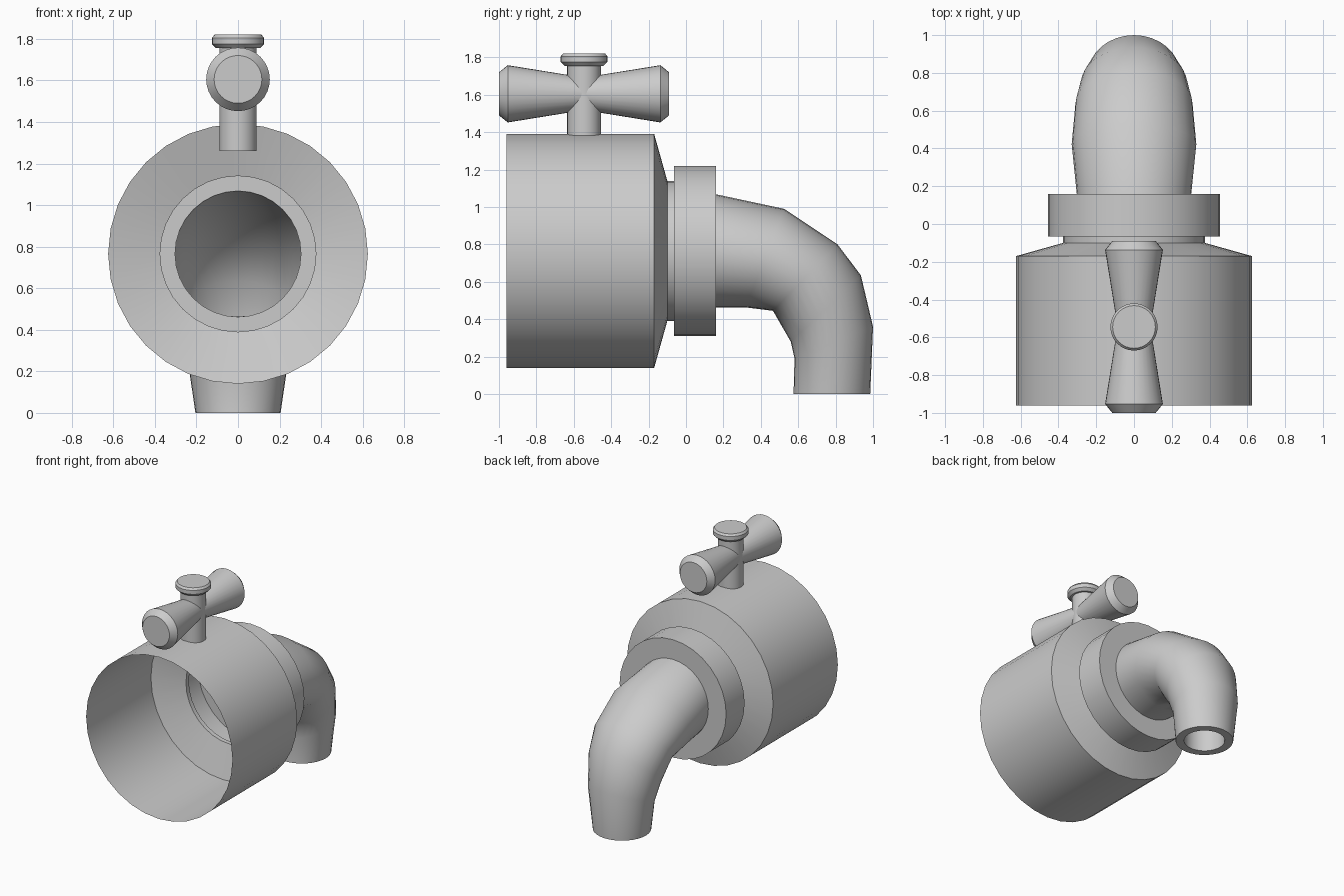
import bpy, bmesh, math
from mathutils import Vector

if "Cube" in bpy.data.objects:
    bpy.data.objects.remove(bpy.data.objects["Cube"])

X, Y, Z = Vector((1, 0, 0)), Vector((0, 1, 0)), Vector((0, 0, 1))


def loft(name, rings, segs=32, cap=False, angle=30):
    """Skin elliptical rings given as (centre, half-axis u, half-axis v)."""
    bm = bmesh.new()
    loops = []
    for c, u, v in rings:
        loops.append([bm.verts.new(c + u * math.cos(a) + v * math.sin(a))
                      for a in (2 * math.pi * i / segs for i in range(segs))])
    for a, b in zip(loops, loops[1:]):
        for i in range(segs):
            j = (i + 1) % segs
            bm.faces.new((a[i], a[j], b[j], b[i]))
    if cap:
        bm.faces.new(loops[0][::-1])
        bm.faces.new(loops[-1])
    me = bpy.data.meshes.new(name)
    bm.to_mesh(me)
    bm.free()
    ob = bpy.data.objects.new(name, me)
    bpy.context.collection.objects.link(ob)
    bpy.ops.object.select_all(action='DESELECT')
    bpy.context.view_layer.objects.active = ob
    ob.select_set(True)
    bpy.ops.object.shade_smooth_by_angle(angle=math.radians(angle))
    return ob


def along_y(profile, z, y0=0):
    return [(Vector((0, y0 + y, z)), Z * r, X * r) for y, r in profile]


def along_z(profile, y):
    return [(Vector((0, y, z)), X * r, Y * r) for z, r in profile]


# Open thin-walled body with shoulder, neck and collar
loft("body", along_y([(-0.96, 0.625), (-0.17, 0.625), (-0.10, 0.375), (-0.065, 0.375),
                      (-0.065, 0.455), (0.16, 0.455), (0.16, 0.303)], 0.765))

# Curved spout: (top y, top z, bottom y, bottom z, half width)
sections = [(0.16, 1.068, 0.16, 0.462, 0.303), (0.525, 0.99, 0.32, 0.463, 0.33),
            (0.81, 0.80, 0.465, 0.445, 0.31), (0.935, 0.635, 0.56, 0.28, 0.28),
            (1.0, 0.36, 0.58, 0.19, 0.245), (0.985, 0.0, 0.575, 0.0, 0.205)]
rings = []
for ty, tz, by, bz, w in sections:
    top, bottom = Vector((0, ty, tz)), Vector((0, by, bz))
    rings.append(((top + bottom) / 2, (top - bottom) / 2, X * w))
# Outlet rim and bore
for z in (0.0, 0.25):
    rings.append((Vector((0, 0.78, z)), Y * 0.145, X * 0.145))
loft("spout", rings, angle=50)

# Valve stem with chamfered cap
HANDLE_Y, HANDLE_Z = -0.545, 1.605
loft("stem", along_z([(1.26, 0.09), (1.76, 0.09)], HANDLE_Y), cap=True)
loft("stem_cap", along_z([(1.755, 0.105), (1.775, 0.125), (1.805, 0.125), (1.82, 0.113)],
                         HANDLE_Y), cap=True)

# Cross handle, flared towards both ends
half = [(0.455, 0.115), (0.408, 0.153), (0.0, 0.087)]
profile = [(-y, r) for y, r in half] + half[-2::-1]
loft("handle", along_y(profile, HANDLE_Z, HANDLE_Y), cap=True, angle=15)
